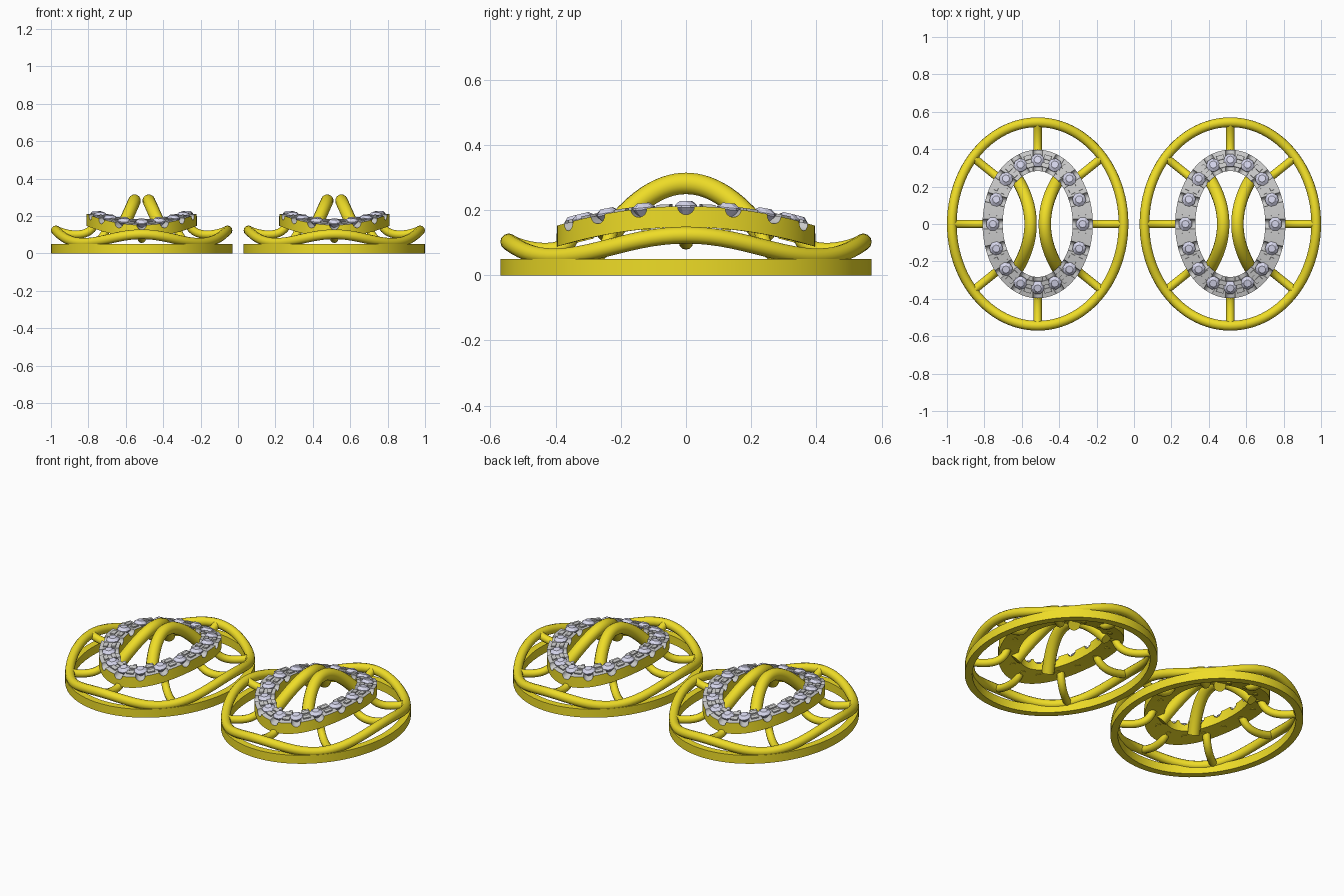
import bpy, bmesh
from math import sin, cos, pi, radians
from mathutils import Vector, Matrix

if "Cube" in bpy.data.objects:
    bpy.data.objects.remove(bpy.data.objects["Cube"])


def material(name, color):
    m = bpy.data.materials.new(name)
    m.diffuse_color = color
    m.use_nodes = True
    m.node_tree.nodes["Principled BSDF"].inputs["Base Color"].default_value = m.diffuse_color
    return m


GOLD = material("gold", (0.86, 0.72, 0.02, 1))
SILVER = material("silver", (0.55, 0.55, 0.54, 1))
GEM = material("gem", (0.68, 0.68, 0.85, 1))


def ell(a, b, t, z=0.0):
    return Vector((a * cos(t), b * sin(t), z))


def finish(obj, angle=35):
    bpy.ops.object.select_all(action='DESELECT')
    obj.select_set(True)
    bpy.context.view_layer.objects.active = obj
    if obj.type == 'CURVE':
        bpy.ops.object.convert(target='MESH')
        obj = bpy.context.view_layer.objects.active
    bpy.ops.object.shade_smooth_by_angle(angle=radians(angle))
    return obj


def mesh_object(name, bm, mats):
    me = bpy.data.meshes.new(name)
    bmesh.ops.recalc_face_normals(bm, faces=bm.faces[:])
    bm.to_mesh(me)
    bm.free()
    for m in mats:
        me.materials.append(m)
    obj = bpy.data.objects.new(name, me)
    bpy.context.collection.objects.link(obj)
    return obj


def tube(name, pts, r, cx, closed=False):
    cu = bpy.data.curves.new(name, 'CURVE')
    cu.dimensions = '3D'
    cu.bevel_depth = r
    cu.bevel_resolution = 4
    cu.use_fill_caps = True
    sp = cu.splines.new('POLY')
    sp.points.add(len(pts) - 1)
    for p, q in zip(sp.points, pts):
        p.co = (q[0], q[1], q[2], 1)
    sp.use_cyclic_u = closed
    cu.materials.append(GOLD)
    obj = bpy.data.objects.new(name, cu)
    bpy.context.collection.objects.link(obj)
    obj.location.x = cx
    return finish(obj, 50)


def band(name, outer, inner, top, bottom, mats, n=96, top_mat=0):
    """Closed elliptical band; top and bottom give z from y."""
    bm = bmesh.new()
    rings = []
    for i in range(n):
        t = 2 * pi * i / n
        o, k = ell(*outer, t), ell(*inner, t)
        rings.append([bm.verts.new((p.x, p.y, f(p.y)))
                      for p, f in ((o, bottom), (o, top), (k, top), (k, bottom))])
    for i in range(n):
        a, b = rings[i], rings[(i + 1) % n]
        for j in range(4):
            f = bm.faces.new((a[j], b[j], b[(j + 1) % 4], a[(j + 1) % 4]))
            f.material_index = top_mat if j == 1 else 0
    return mesh_object(name, bm, mats)


def halo_top(y):
    return 0.212 - 0.058 * (y / 0.39) ** 2


def halo_frame(t):
    """Frame on the halo's middle line: x outward, y along, z up from the surface."""
    p = ell(0.24, 0.34, t)
    p.z = halo_top(p.y)
    up = Vector((0, 0.116 * p.y / 0.39 ** 2, 1)).normalized()
    out = Vector((cos(t) / 0.24, sin(t) / 0.34, 0))
    out = (out - up * out.dot(up)).normalized()
    m = Matrix((out, up.cross(out), up)).transposed().to_4x4()
    m.translation = p
    return m


def gem(bm, m):
    rings = []
    for r, z, off in ((0.020, 0.016, 0), (0.037, 0.002, 0.5), (0.037, -0.004, 0.5), (0.008, -0.034, 0)):
        rings.append([bm.verts.new(m @ Vector((r * cos((i + off) * pi / 4), r * sin((i + off) * pi / 4), z)))
                      for i in range(8)])
    bm.faces.new(rings[0])
    bm.faces.new(rings[-1])
    for a, b in zip(rings, rings[1:]):
        for i in range(8):
            bm.faces.new((a[i], a[(i + 1) % 8], b[(i + 1) % 8], b[i]))


def wave(t):
    return 0.085 + 0.0105 * cos(2 * t) + 0.028 * cos(4 * t)


for side, cx in (("left", -0.515), ("right", 0.515)):
    # flat base ring and wavy ring above it
    base = band(side + "_base_ring", (0.485, 0.57), (0.445, 0.53),
                lambda y: 0.05, lambda y: 0.0, [GOLD])
    base.location.x = cx
    finish(base)
    ts = [2 * pi * i / 96 for i in range(96)]
    tube(side + "_wavy_ring", [ell(0.459, 0.544, t, wave(t)) for t in ts], 0.026, cx, True)

    # saddle-shaped halo with notched rim
    halo = band(side + "_halo", (0.295, 0.397), (0.187, 0.283),
                halo_top, lambda y: halo_top(y) - 0.064, [GOLD, SILVER], 96, 1)
    stone_ts = [2 * pi * i / 16 for i in range(16)]
    bm = bmesh.new()
    for t in stone_ts:
        bmesh.ops.create_cone(bm, cap_ends=True, segments=16, radius1=0.026, radius2=0.026, depth=0.13,
                              matrix=halo_frame(t) @ Matrix.Rotation(pi / 2, 4, 'Y'))
    for f in bm.faces:
        f.material_index = 1
    cutter = mesh_object("notch_cutter", bm, [GOLD, SILVER])
    cutter.hide_render = True
    mod = halo.modifiers.new("notches", 'BOOLEAN')
    mod.operation = 'DIFFERENCE'
    mod.solver = 'EXACT'
    mod.object = cutter
    bpy.context.view_layer.objects.active = halo
    bpy.ops.object.modifier_apply(modifier=mod.name)
    bpy.data.objects.remove(cutter)
    halo.location.x = cx
    finish(halo, 30)

    # stones, prongs between them, and studs under the halo
    gems, prongs, studs = bmesh.new(), bmesh.new(), bmesh.new()
    for t in stone_ts:
        gem(gems, halo_frame(t))
        bmesh.ops.create_cone(studs, cap_ends=True, segments=12, radius1=0.015, radius2=0.015, depth=0.03,
                              matrix=halo_frame(t) @ Matrix.Translation((0, 0, -0.052)))
        for d in (-0.022, 0.022):
            bmesh.ops.create_cube(prongs, size=1, matrix=halo_frame(t + pi / 16)
                                  @ Matrix.Translation((d, 0, 0)) @ Matrix.Diagonal((0.024, 0.04, 0.014, 1)))
    for name, b, mat in (("stones", gems, GEM), ("prongs", prongs, SILVER), ("studs", studs, GOLD)):
        mesh_object(side + "_" + name, b, [mat]).location.x = cx

    # spokes dipping from the halo underside out to the wavy ring
    for k, deg in enumerate((0, 41, 90, 139, 180, 221, 270, 319)):
        t = radians(deg)
        a, d = ell(0.25, 0.35, t), ell(0.455, 0.54, t)
        a.z, d.z = halo_top(a.y) - 0.05, wave(t)
        low = min(a.z, d.z) - 0.035
        b, c = a.lerp(d, 0.1), a.lerp(d, 0.6)
        b.z = c.z = max(low, 0.045)
        pts = []
        for i in range(13):
            s = i / 12
            pts.append(a * (1 - s) ** 3 + b * 3 * s * (1 - s) ** 2 + c * 3 * s * s * (1 - s) + d * s ** 3)
        tube(f"{side}_spoke_{k}", pts, 0.022, cx)

    # pair of arches leaning together over the opening
    for s in (-1, 1):
        pts = []
        for i in range(33):
            u = (i / 16 - 1) * 0.95
            pts.append((s * (0.038 + 0.085 * u * u), 0.26 * u, 0.282 - 0.19 * u * u))
        tube(f"{side}_arch_{'a' if s < 0 else 'b'}", pts, 0.034, cx)
